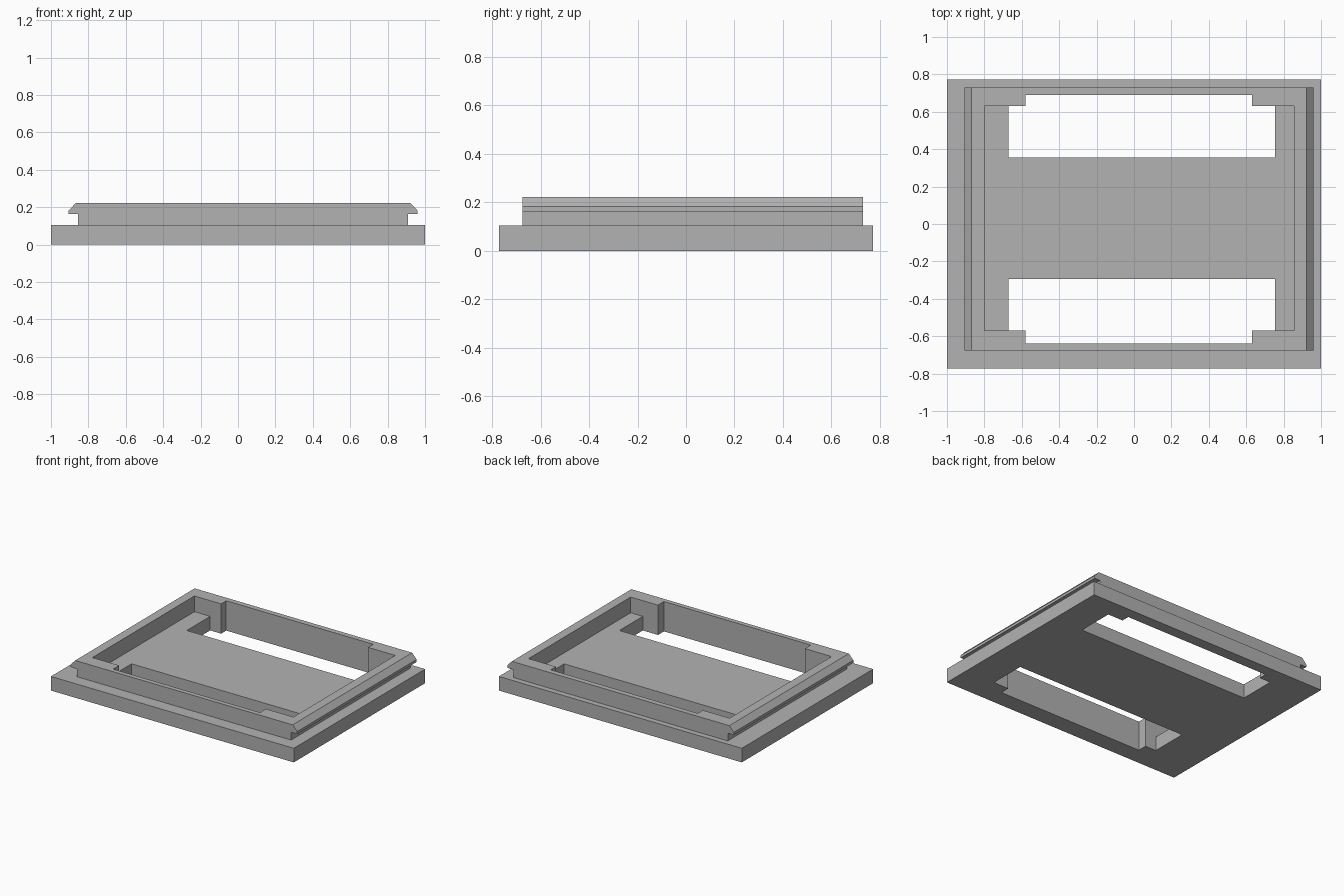
import bpy
import bmesh

if "Cube" in bpy.data.objects:
    bpy.data.objects.remove(bpy.data.objects["Cube"], do_unlink=True)

FLOOR, TOP, THROUGH = 0.105, 0.222, (-0.2, 0.5)

grey = bpy.data.materials.new("plain grey")
grey.use_nodes = True
colour = (0.448, 0.448, 0.448, 1)
grey.diffuse_color = colour
grey.node_tree.nodes["Principled BSDF"].inputs["Base Color"].default_value = colour


def prism(name, outline, y):
    """Extrude an x-z outline between two y positions."""
    bm = bmesh.new()
    face = bm.faces.new([bm.verts.new((px, y[0], pz)) for px, pz in outline])
    moved = bmesh.ops.extrude_face_region(bm, geom=[face])["geom"]
    verts = [v for v in moved if isinstance(v, bmesh.types.BMVert)]
    bmesh.ops.translate(bm, verts=verts, vec=(0, y[1] - y[0], 0))
    bmesh.ops.recalc_face_normals(bm, faces=bm.faces)
    mesh = bpy.data.meshes.new(name)
    bm.to_mesh(mesh)
    bm.free()
    mesh.materials.append(grey)
    obj = bpy.data.objects.new(name, mesh)
    bpy.context.collection.objects.link(obj)
    return obj


def box(name, x, y, z):
    return prism(name, [(x[0], z[0]), (x[1], z[0]), (x[1], z[1]), (x[0], z[1])], y)


def combine(target, tool, operation):
    """Apply one boolean and remove the tool."""
    mod = target.modifiers.new(operation, 'BOOLEAN')
    mod.operation, mod.solver, mod.object = operation, 'EXACT', tool
    bpy.context.view_layer.update()
    graph = bpy.context.evaluated_depsgraph_get()
    mesh = bpy.data.meshes.new_from_object(target.evaluated_get(graph))
    target.modifiers.clear()
    target.data = mesh
    bpy.data.objects.remove(tool, do_unlink=True)


# Base plate
frame = box("bezel_frame", (-1, 1), (-0.772, 0.772), (0, FLOOR))

# Raised rim with an undercut, chamfered lip along both sides
CX = 0.0275
half = [(0.8825, 0.05), (0.8825, 0.163), (0.9325, 0.163), (0.9325, 0.182), (0.8955, TOP)]
outline = [(CX + w, z) for w, z in half] + [(CX - w, z) for w, z in reversed(half)]
combine(frame, prism("rim", outline, (-0.675, 0.73)), 'UNION')

# Recess inside the rim
combine(frame, box("recess", (-0.80, 0.855), (-0.57, 0.63), (FLOOR, 0.5)), 'DIFFERENCE')

# Two through slots, each with a notch cut into the rim wall
for inner, wall, notch in ((0.355, 0.63, 0.69), (-0.295, -0.57, -0.64)):
    combine(frame, box("slot", (-0.67, 0.755), sorted((inner, wall)), THROUGH), 'DIFFERENCE')
    middle = (inner + wall) / 2
    combine(frame, box("notch", (-0.58, 0.63), sorted((middle, notch)), THROUGH), 'DIFFERENCE')

frame.data.materials.clear()
frame.data.materials.append(grey)
